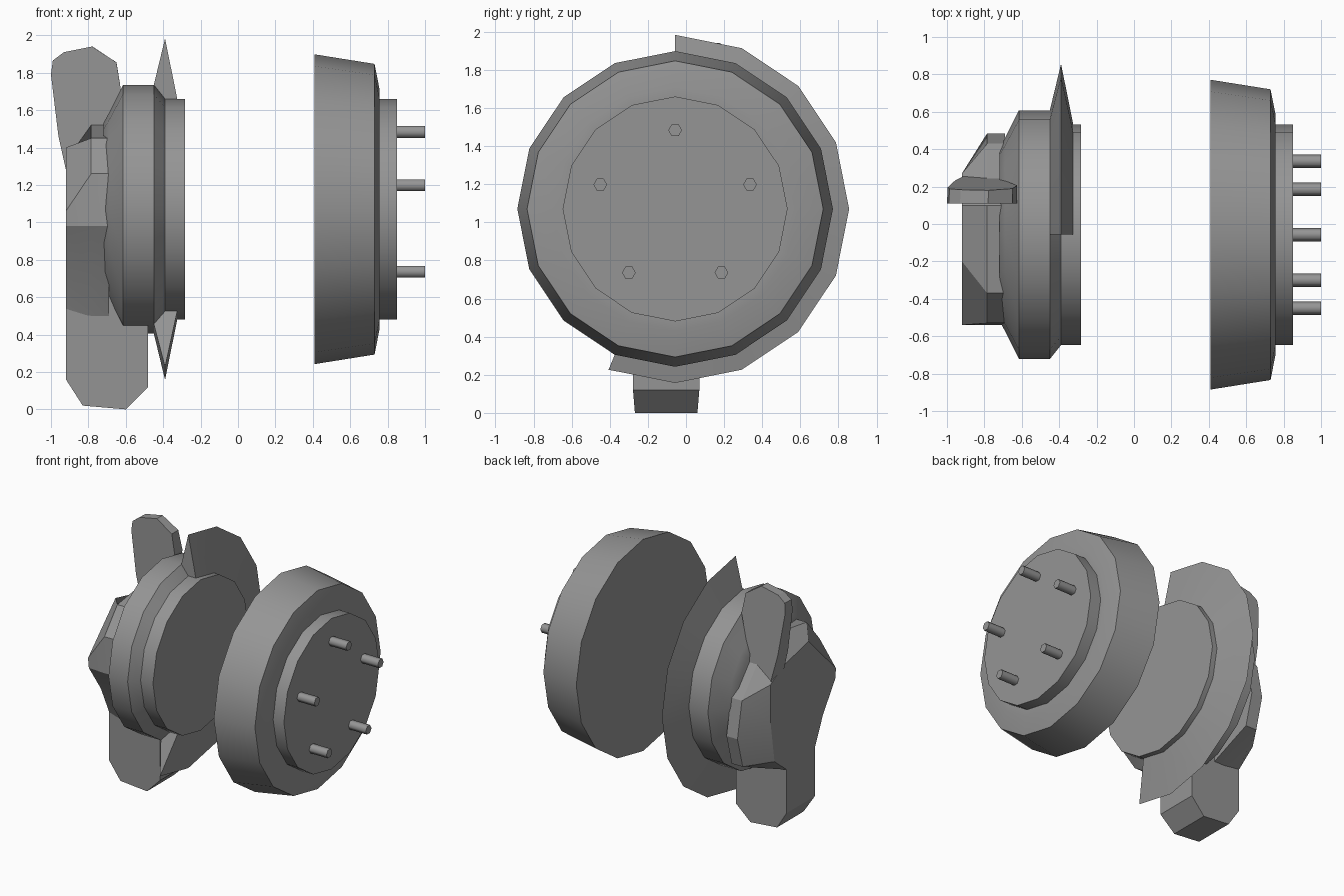
import bpy, bmesh, math

if "Cube" in bpy.data.objects:
    bpy.data.objects.remove(bpy.data.objects["Cube"])

CY, CZ = -0.057, 1.07          # wheel axis, running along x
SEG = 16
grey = bpy.data.materials.new("cast_grey")
grey.diffuse_color = (0.3, 0.3, 0.3, 1)
grey.use_nodes = True
grey.node_tree.nodes["Principled BSDF"].inputs["Base Color"].default_value = grey.diffuse_color


def finish(name, bm, angle=30):
    bmesh.ops.recalc_face_normals(bm, faces=bm.faces)
    me = bpy.data.meshes.new(name)
    bm.to_mesh(me)
    bm.free()
    me.materials.append(grey)
    ob = bpy.data.objects.new(name, me)
    bpy.context.collection.objects.link(ob)
    bpy.ops.object.select_all(action='DESELECT')
    ob.select_set(True)
    bpy.context.view_layer.objects.active = ob
    bpy.ops.object.shade_smooth_by_angle(angle=math.radians(angle))
    return ob


def loft(name, rings, angle=30):
    """Skin equal-length point rings and cap both ends."""
    bm = bmesh.new()
    vr = [[bm.verts.new(p) for p in r] for r in rings]
    n = len(rings[0])
    for a, b in zip(vr, vr[1:]):
        for i in range(n):
            j = (i + 1) % n
            bm.faces.new((a[i], a[j], b[j], b[i]))
    bm.faces.new(vr[0])
    bm.faces.new(vr[-1])
    return finish(name, bm, angle)


def circle(x, r, y=CY, z=CZ, n=SEG):
    return [(x, y + r * math.cos(2 * math.pi * i / n),
             z + r * math.sin(2 * math.pi * i / n)) for i in range(n)]


def turned(name, profile):
    return loft(name, [circle(x, r) for x, r in profile])


# Brake drum and its raised hub face
turned("brake_drum", [(0.41, 0.828), (0.73, 0.777), (0.757, 0.64),
                      (0.757, 0.59), (0.85, 0.59)])

# Five hexagonal wheel studs
for k in range(5):
    a = math.pi / 2 + k * 2 * math.pi / 5
    y, z = CY + 0.413 * math.cos(a), CZ + 0.413 * math.sin(a)
    loft(f"wheel_stud_{k + 1}", [circle(0.84, 0.036, y, z, 6),
                                 circle(1.0, 0.036, y, z, 6)], 62)

# Bearing hub
turned("bearing_hub", [(-0.72, 0.46), (-0.69, 0.515), (-0.615, 0.665),
                       (-0.45, 0.665), (-0.39, 0.59), (-0.283, 0.59)])

# Knife-edged dust shield, an open arc of nine segments
shield = []
for k in range(10):
    a = math.radians(90 - 22.5 * k)
    shield.append([(x, CY + r * math.cos(a), CZ + r * math.sin(a))
                   for x, r in ((-0.45, 0.665), (-0.39, 0.913),
                                (-0.325, 0.59), (-0.40, 0.55))])
loft("dust_shield", shield)

# Knuckle body: flat outer face widening to the lobes behind it
front = [(0.10, 1.33), (-0.20, 1.40), (-0.54, 1.06), (-0.53, 0.98),
         (-0.38, 0.76), (-0.27, 0.52), (0.07, 0.50), (0.22, 0.62),
         (0.27, 0.95), (0.27, 1.24)]
mid = [(0.10, 1.52), (-0.37, 1.45), (-0.53, 1.26), (-0.54, 0.98),
       (-0.40, 0.74), (-0.28, 0.50), (0.07, 0.48), (0.42, 0.62),
       (0.485, 0.86), (0.43, 1.14)]
loft("knuckle_body", [[(-0.92, y, z) for y, z in front],
                      [(-0.785, y, z) for y, z in mid],
                      [(-0.69, y, z) for y, z in mid]], 25)

# Lower ball-joint arm
lower = [(-0.92, 0.66), (-0.92, 0.16), (-0.83, 0.02), (-0.60, 0.0),
         (-0.48, 0.12), (-0.48, 0.50), (-0.60, 0.66)]
loft("lower_arm", [[(x, -0.278 + 0.01 * (z < 0.1), z) for x, z in lower],
                   [(x, 0.07 - 0.01 * (z < 0.1), z) for x, z in lower]], 25)

# Upper arm: blade that thickens towards the knuckle
upper = [(-0.915, 1.20), (-0.92, 1.28), (-0.96, 1.46), (-1.0, 1.79),
         (-0.99, 1.865), (-0.93, 1.91), (-0.78, 1.94), (-0.65, 1.855),
         (-0.625, 1.70), (-0.69, 1.48), (-0.70, 1.20)]
loft("upper_arm", [[(x, 0.11, z) for x, z in upper],
                   [(x * 0.99 - 0.006, 0.18 + 0.11 * (1.94 - z), z)
                    for x, z in upper]], 25)
